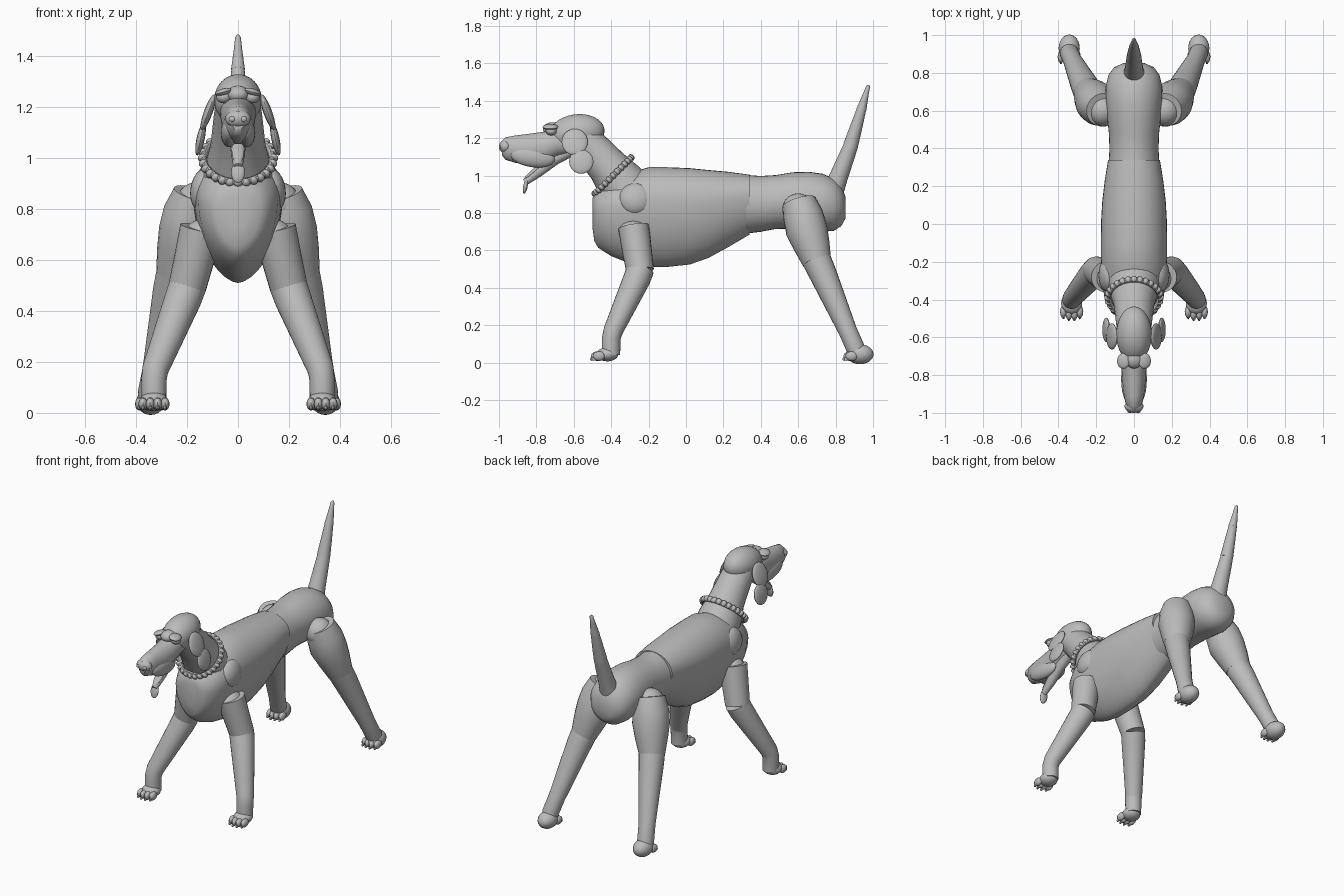
import bpy, bmesh
from math import sin, cos, pi, radians
from mathutils import Vector, Matrix, Euler

if "Cube" in bpy.data.objects:
    bpy.data.objects.remove(bpy.data.objects["Cube"])

grey = bpy.data.materials.new("plain grey")
grey.use_nodes = True
COLOUR = (0.5, 0.5, 0.5, 1)
grey.diffuse_color = COLOUR
grey.node_tree.nodes["Principled BSDF"].inputs["Base Color"].default_value = COLOUR


def finish(name, bm, angle=40):
    bmesh.ops.recalc_face_normals(bm, faces=bm.faces)
    mesh = bpy.data.meshes.new(name)
    bm.to_mesh(mesh)
    bm.free()
    mesh.materials.append(grey)
    ob = bpy.data.objects.new(name, mesh)
    bpy.context.collection.objects.link(ob)
    bpy.ops.object.select_all(action='DESELECT')
    ob.select_set(True)
    bpy.context.view_layer.objects.active = ob
    bpy.ops.object.shade_smooth_by_angle(angle=radians(angle))
    return ob


def loft(name, rings):
    bm = bmesh.new()
    loops = [[bm.verts.new(p) for p in ring] for ring in rings]
    n = len(loops[0])
    for a, b in zip(loops, loops[1:]):
        for i in range(n):
            j = (i + 1) % n
            bm.faces.new((a[i], a[j], b[j], b[i]))
    bm.faces.new(loops[0])
    bm.faces.new(loops[-1])
    return finish(name, bm)


def tube(name, path, n=24):
    """Round limb through (x, y, z, radius) stations."""
    pts = [Vector(p[:3]) for p in path]
    rings = []
    for i, p in enumerate(pts):
        d = (pts[min(i + 1, len(pts) - 1)] - pts[max(i - 1, 0)]).normalized()
        u = d.cross(Vector((1, 0, 0))).normalized()
        v = d.cross(u)
        r = path[i][3]
        rings.append([p + r * (cos(2 * pi * k / n) * u + sin(2 * pi * k / n) * v) for k in range(n)])
    return loft(name, rings)


def body(name, sections, waist=0.6, pinch=1.0, n=36):
    """Trunk through (y, top, bottom, half width) stations."""
    rings = []
    for y, top, low, w in sections:
        mid = low + (top - low) * waist
        ring = []
        for k in range(n):
            s, c = sin(2 * pi * k / n), cos(2 * pi * k / n)
            x = w * (abs(s) ** (pinch if c < 0 else 1)) * (1 if s > 0 else -1)
            ring.append((x, y, mid + c * ((top - mid) if c > 0 else (mid - low))))
        rings.append(ring)
    return loft(name, rings)


def ball(name, loc, size, rot=(0, 0, 0), seg=24):
    bm = bmesh.new()
    turn = Euler([radians(a) for a in rot]).to_matrix().to_4x4()
    m = Matrix.Translation(loc) @ turn @ Matrix.Diagonal((*size, 1))
    bmesh.ops.create_uvsphere(bm, u_segments=seg, v_segments=seg // 2, radius=1, matrix=m)
    return finish(name, bm)


# Trunk
body("chest", [(-.5, .88, .72, .05), (-.49, .9, .65, .09), (-.47, .925, .615, .12),
               (-.4, .965, .57, .155), (-.3, 1.015, .53, .17), (-.2, 1.045, .51, .175),
               (-.1, 1.045, .512, .176), (.02, 1.04, .525, .174), (.12, 1.03, .56, .168),
               (.23, 1.02, .62, .155), (.34, 1.005, .685, .137)], .65, 1.2)
body("hips", [(.32, 1.004, .69, .134), (.4, .998, .70, .13), (.48, 1.003, .715, .133),
              (.57, 1.018, .715, .143), (.66, 1.02, .71, .15), (.73, 1.01, .7, .15),
              (.79, .985, .705, .135), (.83, .945, .73, .105), (.852, .89, .77, .055)], .5)

# Tail in three tapering joints
tube("tail_base", [(0, .79, .93, .058), (0, .815, .99, .05), (0, .858, 1.10, .043), (0, .885, 1.17, .038)])
tube("tail_middle", [(0, .88, 1.16, .04), (0, .91, 1.26, .033), (0, .94, 1.36, .025)])
tube("tail_tip", [(0, .937, 1.35, .027), (0, .96, 1.43, .016), (0, .973, 1.475, .011), (0, .976, 1.485, .004)])

# Neck and beaded collar
tube("neck", [(0, -.3, .90, .14), (0, -.36, .975, .128), (0, -.42, 1.05, .108),
              (0, -.5, 1.14, .098), (0, -.57, 1.21, .09)])
collar_turn = Euler((radians(45), 0, 0)).to_matrix()
collar_mid = Vector((0, -.39, 1.0))


def on_collar(a, r, h=0):
    return collar_mid + collar_turn @ Vector((r * cos(a), r * sin(a), h))


steps = [2 * pi * k / 28 for k in range(29)]
loft("collar_band", [[on_collar(a, .135 + .013 * cos(t), .016 * sin(t))
                      for t in [2 * pi * j / 10 for j in range(10)]] for a in steps])
for k, a in enumerate(steps[:-1]):
    ball(f"collar_bead_{k}", on_collar(a, .14), (.018, .014, .019), (45, 0, 0), 10)

# Head
ball("skull", (0, -.585, 1.228), (.094, .15, .1), (8, 0, 0), 32)
body("muzzle", [(-.985, 1.185, 1.11, .025), (-.965, 1.205, 1.085, .042), (-.91, 1.215, 1.068, .053),
                (-.83, 1.225, 1.055, .062), (-.76, 1.235, 1.065, .066), (-.69, 1.25, 1.1, .07),
                (-.6, 1.25, 1.12, .06)], .5)
ball("nose", (0, -.965, 1.155), (.05, .035, .036))
ball("forehead", (0, -.715, 1.25), (.045, .05, .035))
tube("lower_jaw", [(0, -.6, 1.145, .035), (0, -.7, 1.09, .032), (0, -.79, 1.02, .028), (0, -.86, .965, .018)])
ball("tongue", (0, -.8, 1.035), (.025, .09, .012), (40, 0, 0))
ball("tongue_tip", (0, -.858, .945), (.027, .012, .043), (-12, 0, 0))

# Paired parts
for side, s in (("left", 1), ("right", -1)):
    ball(f"{side}_nostril", (s * .022, -.993, 1.153), (.013, .008, .011), seg=12)
    ball(f"{side}_lip", (s * .035, -.82, 1.1), (.033, .12, .055), (-8, 0, 0))
    ball(f"{side}_eye", (s * .056, -.72, 1.24), (.03, .03, .025), seg=16)
    ball(f"{side}_brow", (s * .056, -.725, 1.26), (.035, .042, .014), (0, s * 15, 0), 16)
    ball(f"{side}_ear_upper", (s * .117, -.595, 1.18), (.017, .07, .075), (0, s * -20, 0))
    ball(f"{side}_ear_lower", (s * .147, -.56, 1.075), (.016, .065, .066), (0, s * -12, 0))
    ball(f"{side}_shoulder", (s * .137, -.27, .875), (.05, .09, .085), (0, s * -8, 0))

    # Front leg
    ball(f"{side}_front_leg_cap", (s * .14, -.28, .70), (.07, .08, .06))
    tube(f"{side}_front_upper_leg", [(s * .145, -.28, .725, .083), (s * .168, -.265, .62, .08),
                                     (s * .2, -.245, .49, .074)])
    tube(f"{side}_front_lower_leg", [(s * .197, -.244, .50, .074), (s * .215, -.262, .45, .073),
                                     (s * .325, -.39, .17, .052), (s * .33, -.4, .13, .05),
                                     (s * .33, -.4, .04, .048)])
    # Hind leg
    ball(f"{side}_hind_leg_cap", (s * .165, .6, .82), (.08, .085, .085))
    tube(f"{side}_thigh", [(s * .165, .605, .86, .09), (s * .185, .625, .79, .107), (s * .2, .645, .71, .112),
                           (s * .222, .672, .63, .098), (s * .245, .70, .54, .078)])
    tube(f"{side}_hind_lower_leg", [(s * .243, .698, .55, .078), (s * .26, .73, .48, .074),
                                    (s * .325, .865, .17, .05), (s * .343, .905, .08, .05),
                                    (s * .345, .915, .05, .045)])
    # Paws with four toes each
    for end, x, y in (("front", .33, -.42), ("hind", .343, .93)):
        heel = 0 if end == "front" else .015
        ball(f"{side}_{end}_paw", (s * x, y, .045), (.056, .058 + heel, .038 + heel))
        for k in range(4):
            off = (k - 1.5) * .029
            ball(f"{side}_{end}_toe_{k}", (s * x + off, y - .06 + abs(off) * .35, .035),
                 (.018, .034, .026), seg=12)
            ball(f"{side}_{end}_claw_{k}", (s * x + off, y - .088 + abs(off) * .35, .02),
                 (.007, .012, .01), seg=8)
